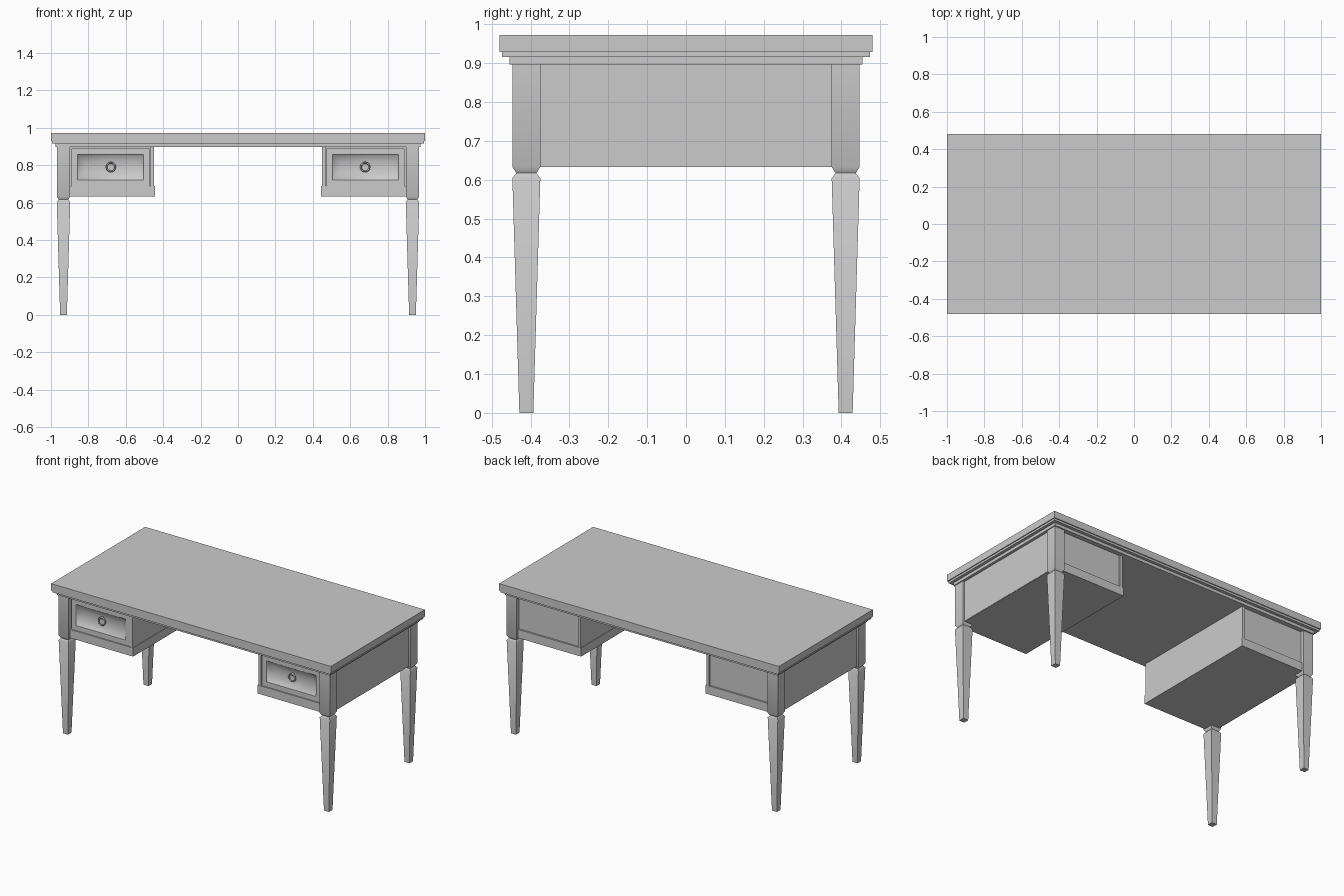
import bpy, bmesh, math

if "Cube" in bpy.data.objects:
    bpy.data.objects.remove(bpy.data.objects["Cube"])

grey = bpy.data.materials.new("plain_grey")
grey.diffuse_color = (0.6, 0.6, 0.6, 1)
grey.use_nodes = True
grey.node_tree.nodes["Principled BSDF"].inputs["Base Color"].default_value = grey.diffuse_color


def finish(name, bm, smooth=None):
    bmesh.ops.recalc_face_normals(bm, faces=bm.faces)
    mesh = bpy.data.meshes.new(name)
    bm.to_mesh(mesh)
    bm.free()
    obj = bpy.data.objects.new(name, mesh)
    bpy.context.collection.objects.link(obj)
    mesh.materials.append(grey)
    if smooth:
        bpy.ops.object.select_all(action='DESELECT')
        obj.select_set(True)
        bpy.context.view_layer.objects.active = obj
        bpy.ops.object.shade_smooth_by_angle(angle=math.radians(smooth))
    return obj


def loft(name, rings, smooth=None):
    """Closed solid through a list of equal-length point rings."""
    bm = bmesh.new()
    loops = [[bm.verts.new(p) for p in ring] for ring in rings]
    n = len(loops[0])
    for a, b in zip(loops, loops[1:]):
        for i in range(n):
            j = (i + 1) % n
            bm.faces.new((a[i], a[j], b[j], b[i]))
    bm.faces.new(loops[0])
    bm.faces.new(loops[-1])
    return finish(name, bm, smooth)


def rect_xy(x0, x1, y0, y1, z):
    return [(x0, y0, z), (x1, y0, z), (x1, y1, z), (x0, y1, z)]


def rect_xz(x0, x1, z0, z1, y, inset=0):
    x0, x1, z0, z1 = x0 + inset, x1 - inset, z0 + inset, z1 - inset
    return [(x0, y, z0), (x1, y, z0), (x1, y, z1), (x0, y, z1)]


def box(name, x, y, z):
    x0, x1 = sorted(x)
    return loft(name, [rect_xy(x0, x1, *y, z[0]), rect_xy(x0, x1, *y, z[1])])


# Stepped tabletop
box("tabletop", (-1, 1), (-0.48, 0.48), (0.929, 0.973))
box("upper_moulding", (-0.994, 0.994), (-0.474, 0.474), (0.916, 0.929))
box("lower_moulding", (-0.975, 0.975), (-0.455, 0.455), (0.897, 0.916))

# Tapered legs with a notched neck: (height, half width)
leg_profile = [(0, 0.018), (0.604, 0.036), (0.617, 0.026), (0.633, 0.036), (0.897, 0.036)]
for sx in (-1, 1):
    for sy in (-1, 1):
        cx, cy = sx * 0.933, sy * 0.411
        loft("leg", [rect_xy(cx - w, cx + w, cy - w, cy + w, z) for z, w in leg_profile], 45)

for s in (-1, 1):
    # Pedestal case, inner wall and base rail
    box("drawer_case", (s * 0.455, s * 0.957), (-0.40, 0.425), (0.635, 0.897))
    box("inner_wall", (s * 0.449, s * 0.469), (-0.434, 0.434), (0.635, 0.897))
    box("base_rail", (s * 0.445, s * 0.955), (-0.436, 0.436), (0.633, 0.688))

    # Drawer front with a sloped recess
    x0, x1 = sorted((s * 0.472, s * 0.891))
    area = (x0, x1, 0.688, 0.890)
    loft("drawer_front", [
        rect_xz(*area, -0.398),
        rect_xz(*area, -0.428),
        rect_xz(*area, -0.428, 0.033),
        rect_xz(*area, -0.423, 0.036),
        rect_xz(*area, -0.406, 0.075)], 40)

    # Ring pull
    cx, cz, R, r = s * 0.68, 0.79, 0.023, 0.0045
    bm = bmesh.new()
    loops = []
    for i in range(24):
        a = math.tau * i / 24
        loops.append([])
        for k in range(8):
            b = math.tau * k / 8
            d = R + r * math.cos(b)
            loops[-1].append(bm.verts.new((cx + d * math.cos(a), -0.418 + r * math.sin(b),
                                           cz + d * math.sin(a))))
    for i in range(24):
        for k in range(8):
            p, q, m = loops[i], loops[(i + 1) % 24], (k + 1) % 8
            bm.faces.new((p[k], p[m], q[m], q[k]))
    finish("ring_pull", bm, 60)

    # Stem holding the ring
    loft("pull_stem", [[(cx + w * math.cos(math.tau * i / 12), y, cz + R + w * math.sin(math.tau * i / 12))
                        for i in range(12)]
                       for y, w in ((-0.404, 0.007), (-0.422, 0.006), (-0.426, 0.003))], 40)
